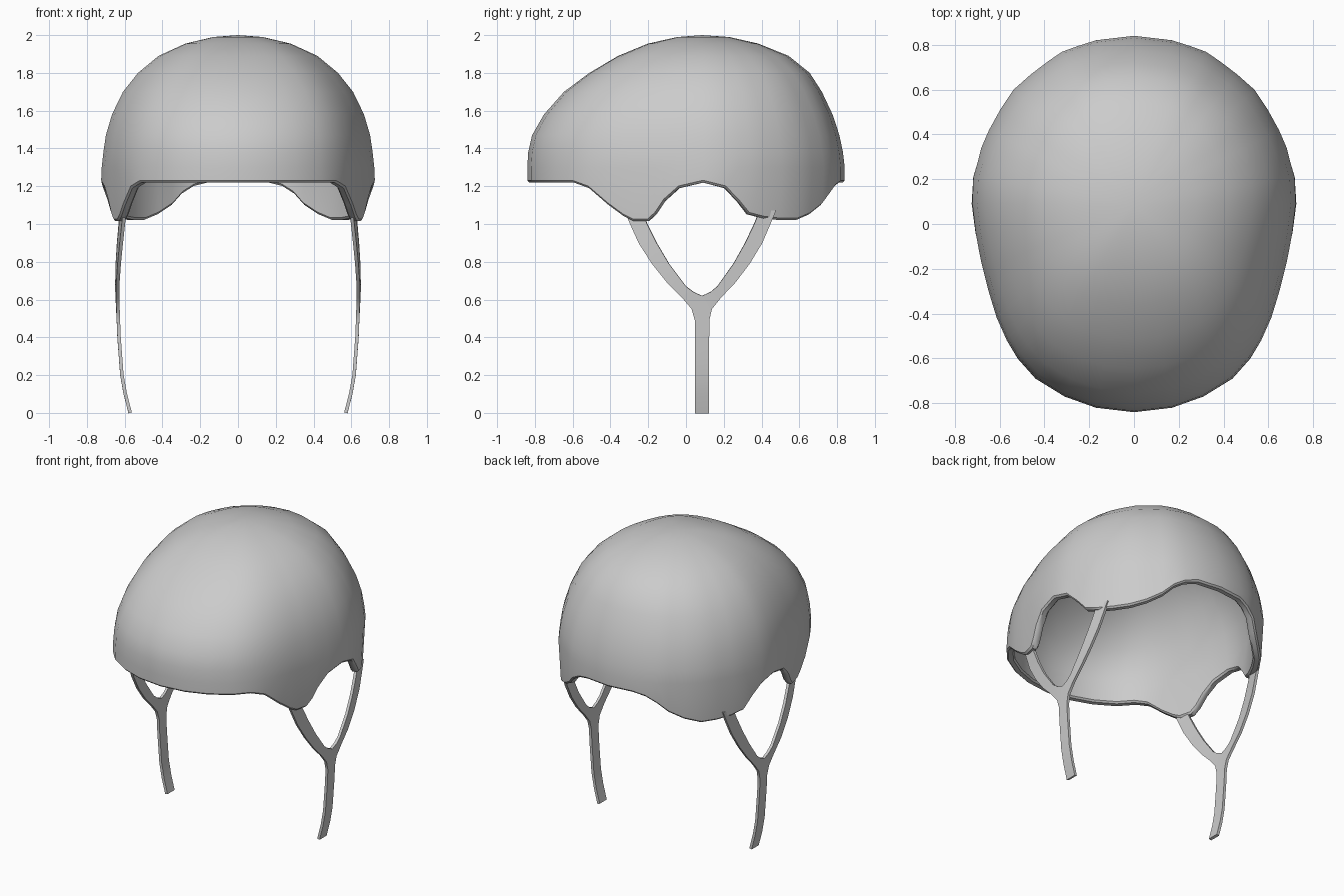
import bpy, math

if "Cube" in bpy.data.objects:
    bpy.data.objects.remove(bpy.data.objects["Cube"])

CY = 0.085  # y of the crown and of the strap centre line


def make(name, verts, faces, mods):
    """Right half mesh -> mirrored, thickened, smooth object."""
    me = bpy.data.meshes.new(name)
    me.from_pydata(verts, [], faces)
    ob = bpy.data.objects.new(name, me)
    bpy.context.collection.objects.link(ob)
    for kind, settings in mods:
        m = ob.modifiers.new(kind.title(), kind)
        for key, value in settings.items():
            setattr(m, key, value)
    bpy.ops.object.select_all(action='DESELECT')
    ob.select_set(True)
    bpy.context.view_layer.objects.active = ob
    bpy.ops.object.convert(target='MESH')
    bpy.ops.object.shade_smooth_by_angle(angle=math.radians(40))
    return ob


def lerp_table(table, t):
    for (a, va), (b, vb) in zip(table, table[1:]):
        if t <= b:
            return va + (vb - va) * (t - a) / (b - a)
    return table[-1][1]


# Helmet shell: plan outline with rim height (x, y, rim z), front to back
rim = [(0, -.84, 1.22), (.17, -.82, 1.22), (.31, -.77, 1.22), (.44, -.69, 1.22),
       (.52, -.60, 1.22), (.57, -.52, 1.19), (.615, -.42, 1.10), (.64, -.34, 1.04),
       (.655, -.29, 1.015), (.675, -.21, 1.015), (.685, -.17, 1.05), (.695, -.12, 1.12),
       (.71, -.04, 1.19), (.725, .09, 1.22), (.72, .21, 1.19), (.70, .28, 1.12),
       (.685, .34, 1.05), (.65, .42, 1.03), (.60, .51, 1.02), (.54, .60, 1.02),
       (.46, .67, 1.05), (.38, .73, 1.10), (.32, .77, 1.16), (.25, .795, 1.20),
       (.17, .82, 1.22), (0, .84, 1.22)]
# Dome rows: z, then outline scale towards front, side and back
rows = [(1.30, 1, .995, 1), (1.38, .995, .983, .988), (1.47, .973, .965, .963),
        (1.58, .905, .92, .915), (1.70, .79, .84, .84), (1.80, .645, .73, .755),
        (1.89, .48, .58, .607), (1.955, .31, .385, .395), (1.99, .14, .18, .19)]

verts = []
for x, y, z in rim:
    k = 1 - (1.22 - z) * 0.12
    verts.append((x * k, CY + (y - CY) * k, z))
for z, front, side, back in rows:
    for x, y, _ in rim:
        end, ry = (front, .925) if y < CY else (back, .755)
        u, v = (x / .725) ** 2, ((y - CY) / ry) ** 2
        k = (side * u + end * v) / (u + v)
        verts.append((x * k, CY + (y - CY) * k, z))
verts.append((0, CY, 2.0))
n, top = len(rim), len(verts) - 1
faces = [(r * n + i, r * n + i + 1, (r + 1) * n + i + 1, (r + 1) * n + i)
         for r in range(len(rows)) for i in range(n - 1)]
last = len(rows) * n
faces += [(last + i, last + i + 1, top) for i in range(n - 1)]
make("helmet_shell", verts, faces, [
    ('MIRROR', {'merge_threshold': 0.0005}),
    ('SOLIDIFY', {'thickness': 0.05, 'offset': -1}),
    ('BEVEL', {'width': 0.01, 'segments': 1, 'limit_method': 'ANGLE',
               'angle_limit': math.radians(50)})])

# Chin straps: half of the Y as (outer offset, outer z, inner offset, inner z)
half = [(.41, 1.07, .32, 1.07), (.38, 1.0, .29, 1.0), (.335, .90, .24, .90),
        (.265, .79, .175, .79), (.185, .69, .085, .67), (.105, .61, .045, .64),
        (.055, .55, 0, .62), (.038, .49, 0, .50), (.038, .40, 0, .40),
        (.038, .30, 0, .30), (.038, .20, 0, .20), (.038, .10, 0, .10), (.038, 0, 0, 0)]
bow = [(0, .571), (.1, .597), (.2, .615), (.4, .63), (.55, .636), (.7, .645), (.85, .647), (1.1, .64)]


def strap_point(d, z, side):
    d *= .95 if side > 0 and d > .05 else 1
    return (lerp_table(bow, z) - .25 * d * d, CY + side * d, z)


verts, faces = [], []
for side in (-1, 1):
    base = len(verts)
    for od, oz, idist, iz in half:
        verts += [strap_point(od, oz, side), strap_point(idist, iz, side)]
    for i in range(len(half) - 1):
        a = base + 2 * i
        f = (a, a + 2, a + 3, a + 1)
        faces.append(f if side < 0 else f[::-1])
# Weld the two halves along the stem centre line
index, remap, welded = {}, [], []
for v in verts:
    key = tuple(round(c, 4) for c in v)
    if key not in index:
        index[key] = len(welded)
        welded.append(v)
    remap.append(index[key])
faces = [tuple(remap[i] for i in f) for f in faces]
make("chin_straps", welded, faces, [
    ('MIRROR', {'use_mirror_merge': False}),
    ('SOLIDIFY', {'thickness': 0.018, 'offset': 0})])
